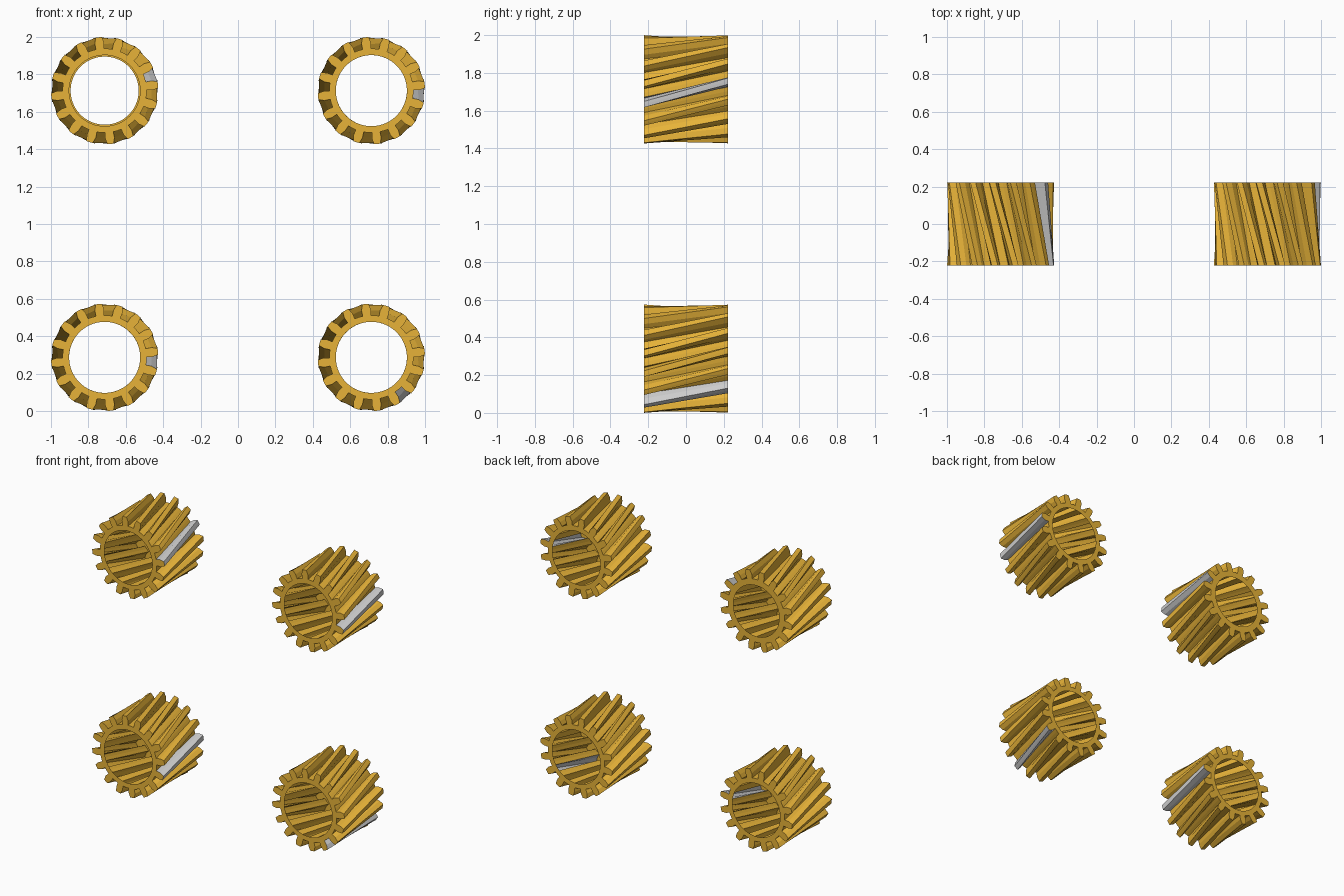
import bpy, bmesh
from math import sin, cos, radians, pi

if "Cube" in bpy.data.objects:
    bpy.data.objects.remove(bpy.data.objects["Cube"])

TEETH = 16
STEP = 2 * pi / TEETH
R_BORE, R_ROOT, R_PITCH, R_TIP = 0.19, 0.225, 0.256, 0.287
HALF = 0.223
TWIST = radians(25)
PHASE = radians(-5)          # centre of a valley at the front end


def material(name, rgb):
    m = bpy.data.materials.new(name)
    m.diffuse_color = (*rgb, 1)
    m.use_nodes = True
    m.node_tree.nodes["Principled BSDF"].inputs["Base Color"].default_value = m.diffuse_color
    return m


orange = material("orange", (0.80, 0.45, 0.04))
grey = material("grey", (0.8, 0.8, 0.8))


def gear(name, cx, cz, grey_tooth, rear_bore=R_BORE):
    bm = bmesh.new()

    # one end of the gear: a ring with tooth outlines, open in the bore
    def end(y, turn, bore):
        def v(r, a):
            return bm.verts.new((r * cos(a + turn), y, r * sin(a + turn)))
        rows = []
        for i in range(TEETH):
            a = PHASE + i * STEP
            angles = [a + k * STEP / 4 for k in range(4)]
            rows.append({
                "bore": [v(bore, b) for b in angles],
                "root": [v(R_ROOT, b) for b in angles],
                "pitch": [v(R_PITCH, b) for b in angles[1:]],
                "tip": [v(R_TIP, b) for b in
                        (angles[1] + 0.04, angles[2], angles[3] - 0.04)]})
        return rows

    front, rear = end(-HALF, 0, R_BORE), end(HALF, TWIST, rear_bore)

    # end caps
    for rows in (front, rear):
        for i, t in enumerate(rows):
            n = rows[(i + 1) % TEETH]
            b, r = t["bore"] + n["bore"][:1], t["root"] + n["root"][:1]
            strips = [(b, r), (r[1:4], t["pitch"]), (t["pitch"], t["tip"])]
            for lo, hi in strips:
                for k in range(len(lo) - 1):
                    q = (lo[k], hi[k], hi[k + 1], lo[k + 1])
                    bm.faces.new(q if rows is front else q[::-1])

    # twisted valleys and tooth sides
    def outline(rows, i):
        t, n = rows[i], rows[(i + 1) % TEETH]
        return [t["root"][0], t["root"][1], t["pitch"][0], *t["tip"],
                t["pitch"][2], t["root"][3], n["root"][0]]

    for i in range(TEETH):
        f, r = outline(front, i), outline(rear, i)
        for k in range(len(f) - 1):
            face = bm.faces.new((f[k], r[k], r[k + 1], f[k + 1]))
            if i == grey_tooth % TEETH and 0 < k < 7:
                face.material_index = 1

    me = bpy.data.meshes.new(name)
    bm.to_mesh(me)
    bm.free()
    me.materials.append(orange)
    me.materials.append(grey)
    ob = bpy.data.objects.new(name, me)
    ob.location = (cx, 0, cz)
    bpy.context.collection.objects.link(ob)


# four helical gears at the corners of a square
gear("gear_top_left", -0.713, 1.713, 0, 0.182)
gear("gear_top_right", 0.713, 1.713, -1)
gear("gear_bottom_left", -0.713, 0.287, -1)
gear("gear_bottom_right", 0.713, 0.287, -3)
